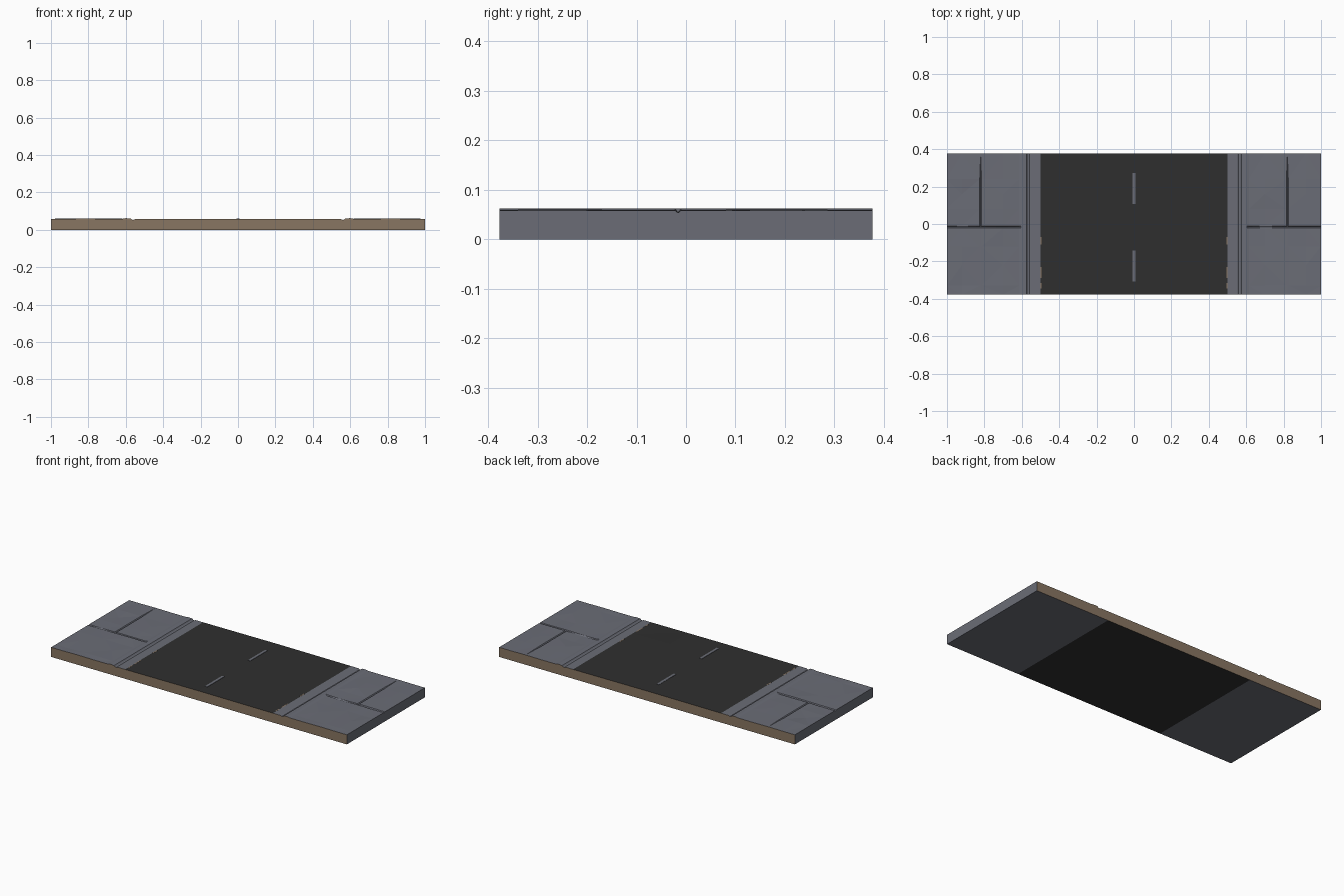
import bpy, bmesh, random

if "Cube" in bpy.data.objects:
    bpy.data.objects.remove(bpy.data.objects["Cube"])

random.seed(4)
HY = 0.377


def material(name, rgb):
    m = bpy.data.materials.new(name)
    m.diffuse_color = (*rgb, 1)
    m.use_nodes = True
    m.node_tree.nodes["Principled BSDF"].inputs["Base Color"].default_value = m.diffuse_color
    return m


CONCRETE = material("grey concrete", (0.145, 0.152, 0.182))
ASPHALT = material("dark asphalt", (0.028, 0.028, 0.028))
EARTH = material("brown earth", (0.25, 0.182, 0.122))

# cross-section of the pavement: curb strip, gutter groove, raised lip, slabs
PAVE = [(0.5, .057), (0.55, .057), (0.56, .053), (0.568, .055), (0.574, .061),
        (0.6, .062), (0.615, .059), (0.70, .0585), (0.815, .0595), (0.82, .0595),
        (0.825, .0595), (0.92, .0585), (1.0, .0585)]
PAVE_Z = dict(PAVE)
PAVE_Y = [-HY, -0.33, -0.22, -0.12, -0.022, -0.016, -0.01, 0.08, 0.16, 0.24, HY]


def pave_height(x, y):
    a = abs(x)
    z = PAVE_Z[a]
    if a > 0.61:
        if y == -0.016 or (a == 0.82 and (-0.01 <= y <= 0.08 or 0.16 <= y <= 0.24)):
            return z - 0.005                      # joints between slabs
        if a in (0.70, 0.92) and abs(y) < 0.35:
            z += random.uniform(-0.002, 0.0025)   # uneven slabs
    return z


def road_height(x, y):
    return 0.057 + 0.002 * (1 - abs(x) / 0.5) + (
        random.uniform(-0.001, 0.001) if abs(x) < 0.4 and abs(y) < 0.3 else 0)


def block(name, xs, ys, height, top):
    """Slab with a relief top, earth front and back, and top-coloured rest."""
    bm = bmesh.new()
    up = [[bm.verts.new((x, y, height(x, y))) for y in ys] for x in xs]
    lo = [[bm.verts.new((x, y, 0)) for y in (ys[0], ys[-1])] for x in xs]
    for i in range(len(xs) - 1):
        for j in range(len(ys) - 1):
            a, b, c, d = up[i][j], up[i + 1][j], up[i + 1][j + 1], up[i][j + 1]
            if (i + j) % 2:
                bm.faces.new((a, b, c)), bm.faces.new((a, c, d))
            else:
                bm.faces.new((a, b, d)), bm.faces.new((b, c, d))
        bm.faces.new((lo[i][0], lo[i][1], lo[i + 1][1], lo[i + 1][0]))
        bm.faces.new((lo[i][0], lo[i + 1][0], up[i + 1][0], up[i][0])).material_index = 1
        bm.faces.new((lo[i + 1][1], lo[i][1], up[i][-1], up[i + 1][-1])).material_index = 1
    if xs[-1] == 1.0:
        bm.faces.new([lo[-1][0], lo[-1][1]] + up[-1][::-1])
    if xs[0] == -1.0:
        bm.faces.new([lo[0][1], lo[0][0]] + up[0])
    finish(name, bm, (top, EARTH))


def finish(name, bm, mats):
    me = bpy.data.meshes.new(name)
    bm.to_mesh(me)
    bm.free()
    for m in mats:
        me.materials.append(m)
    ob = bpy.data.objects.new(name, me)
    bpy.context.collection.objects.link(ob)


def plate(name, x, y, w, l, z, mat, h=0.002):
    bm = bmesh.new()
    bmesh.ops.create_cube(bm, size=1)
    for v in bm.verts:
        v.co = (x + v.co.x * w, y + v.co.y * l, z + v.co.z * h)
    finish(name, bm, (mat,))


# road and the two pavements
block("road", [-0.5, -0.25, 0, 0.25, 0.5], [-HY, -0.2, 0, 0.2, HY], road_height, ASPHALT)
px = [p[0] for p in PAVE]
block("right_pavement", px, PAVE_Y, pave_height, CONCRETE)
block("left_pavement", [-x for x in reversed(px)], PAVE_Y, pave_height, CONCRETE)

# centre line dashes
for i, y in enumerate((0.19, -0.225)):
    plate(f"centre_dash_{i}", 0, y, 0.016, 0.165, 0.0595, CONCRETE)

# bare earth patches where the road edge is worn
for s in (-1, 1):
    for i, (y, l) in enumerate(((-0.09, 0.04), (-0.26, 0.06), (-0.33, 0.03))):
        plate(f"worn_edge_{s}_{i}", s * 0.497, y, 0.006, l, 0.0568, EARTH, 0.0015)
